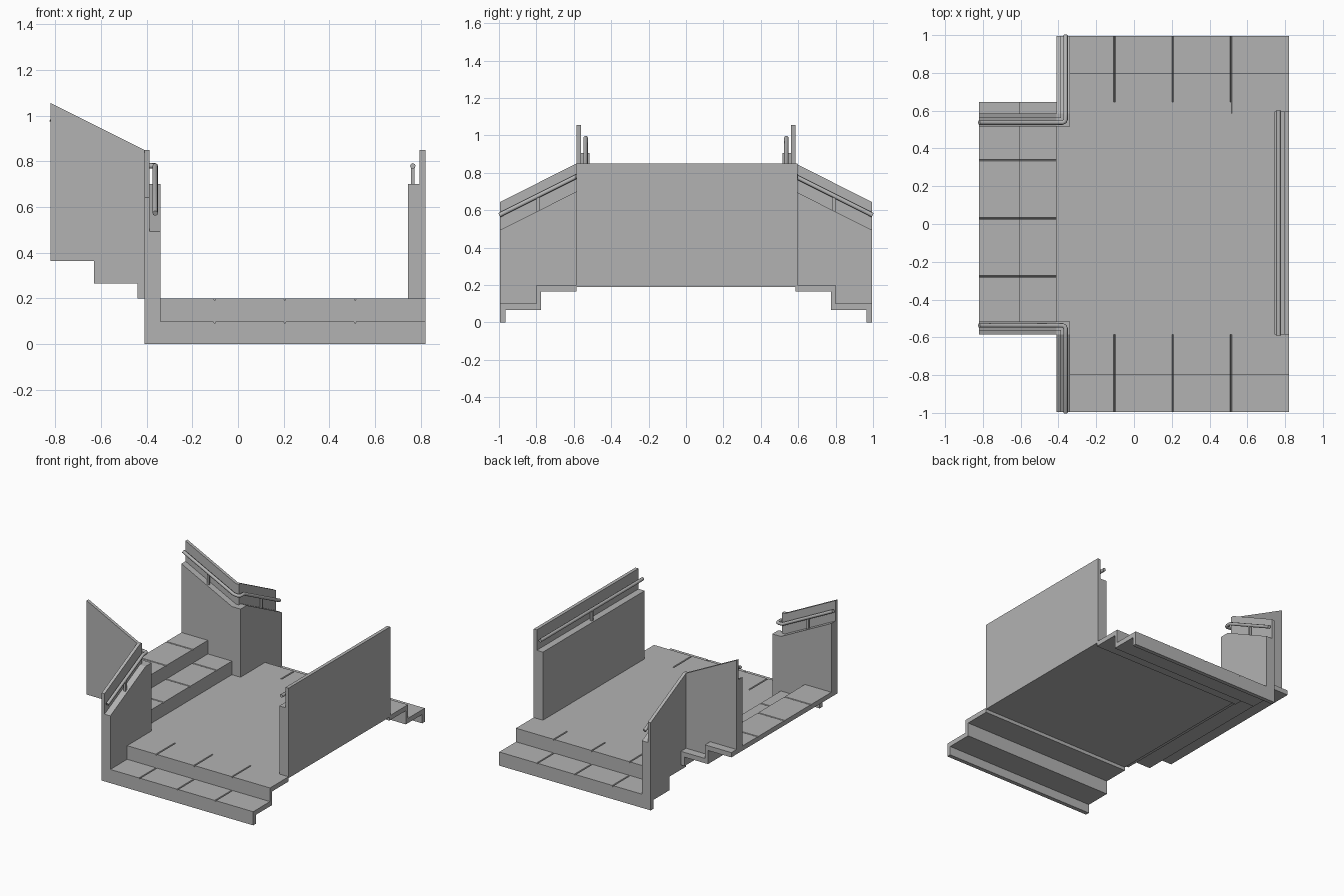
import bpy, bmesh
from mathutils import Vector

if "Cube" in bpy.data.objects:
    bpy.data.objects.remove(bpy.data.objects["Cube"])

grey = bpy.data.materials.new("stone_grey")
grey.diffuse_color = (0.45, 0.45, 0.45, 1)
grey.use_nodes = True
grey.node_tree.nodes["Principled BSDF"].inputs["Base Color"].default_value = grey.diffuse_color


def loft(name, sections):
    """Join matching closed cross-sections into a capped solid."""
    bm = bmesh.new()
    rings = [[bm.verts.new(p) for p in s] for s in sections]
    n = len(rings[0])
    for a, b in zip(rings, rings[1:]):
        for i in range(n):
            j = (i + 1) % n
            bm.faces.new((a[i], a[j], b[j], b[i]))
    bm.faces.new(rings[0])
    bm.faces.new(rings[-1])
    bmesh.ops.recalc_face_normals(bm, faces=bm.faces)
    me = bpy.data.meshes.new(name)
    bm.to_mesh(me)
    bm.free()
    me.materials.append(grey)
    ob = bpy.data.objects.new(name, me)
    bpy.context.collection.objects.link(ob)
    return ob


def prism_x(name, prof, x0, x1):      # profile in (y, z)
    return loft(name, [[(x, y, z) for y, z in prof] for x in (x0, x1)])


def prism_y(name, prof, y0, y1):      # profile in (x, z)
    return loft(name, [[(x, y, z) for x, z in prof] for y in (y0, y1)])


def box(name, x0, x1, y0, y1, z0, z1):
    return prism_x(name, [(y0, z0), (y1, z0), (y1, z1), (y0, z1)], x0, x1)


def rail(name, pts, r=0.012):
    cu = bpy.data.curves.new(name, 'CURVE')
    cu.dimensions = '3D'
    cu.bevel_depth = r
    cu.bevel_resolution = 2
    cu.use_fill_caps = True
    sp = cu.splines.new('POLY')
    sp.points.add(len(pts) - 1)
    for p, co in zip(sp.points, pts):
        p.co = (*co, 1)
    cu.materials.append(grey)
    ob = bpy.data.objects.new(name, cu)
    bpy.context.collection.objects.link(ob)
    return ob


# Two-step stair flight: hollow below, three grooves across the treads
STEP = [(0, 0), (0, .1), (.195, .1), (.195, .2), (.41, .2),
        (.41, .165), (.22, .165), (.22, .065), (.03, .065), (.03, 0)]
WIDTH = 1.23


def stairs(name, place):
    cut = [(d, z - .01 if 1 <= i <= 4 else z) for i, (d, z) in enumerate(STEP)]
    secs = [(0, STEP)]
    for k in (1, 2, 3):
        g = WIDTH * k / 4
        secs += [(g - .005, STEP), (g, cut), (g + .005, STEP)]
    secs.append((WIDTH, STEP))
    return loft(name, [[place(w, d, z) for d, z in prof] for w, prof in secs])


stairs("front_steps", lambda w, d, z: (-.41 + w, -.995 + d, z))
stairs("back_steps", lambda w, d, z: (-.41 + w, .995 - d, z))
stairs("left_steps", lambda w, d, z: (-.41 - d, -.585 + w, z + .2))

# Landing
box("landing", -.41, .82, -.585, .645, .19, .2)

# Right wall: thick base, thin upper slab, rail and post
box("right_wall_base", .745, .795, -.585, .595, .2, .7)
box("right_wall_slab", .795, .82, -.585, .595, .2, .85)
rail("right_handrail", [(.765, -.59, .78), (.765, .6, .78)])
box("right_rail_post", .757, .773, -.008, .008, .7, .778)

# Corner walls at both sides of the left stairs
for s, side in ((-1, "front"), (1, "back")):
    # leg rising along the left stairs
    foot = [(-.605, .4), (-.605, .3), (-.41, .3), (-.41, .2)]
    prism_y(side + "_upper_wall_base",
            [(-.82, .905), (-.82, .4)] + foot + [(-.34, .2), (-.34, .7), (-.41, .7)],
            s * .515, s * .562)
    prism_y(side + "_upper_wall_slab",
            [(-.82, 1.055), (-.82, .4)] + foot + [(-.387, .2), (-.387, .85), (-.41, .85)],
            s * .562, s * .585)
    # leg falling along the front or back steps
    foot = [(s * .995, .1), (s * .8, .1), (s * .8, .2)]
    prism_x(side + "_lower_wall_base",
            foot + [(s * .562, .2), (s * .562, .7), (s * .585, .7), (s * .995, .493)],
            -.387, -.34)
    prism_x(side + "_lower_wall_slab",
            foot + [(s * .585, .2), (s * .585, .85), (s * .995, .643)],
            -.41, -.387)
    # handrail following both slopes around the corner
    rail(side + "_handrail",
         [(-.82, s * .537, .987), (-.41, s * .537, .782), (-.378, s * .537, .78),
          (-.367, s * .542, .78), (-.362, s * .553, .78), (-.362, s * .585, .78),
          (-.362, s * .998, .573)])
    box(side + "_upper_rail_post", -.623, -.607, s * .537 - .008, s * .537 + .008,
        .79, .88)
    box(side + "_lower_rail_post", -.37, -.354, s * .79 - .008, s * .79 + .008,
        .585, .675)
